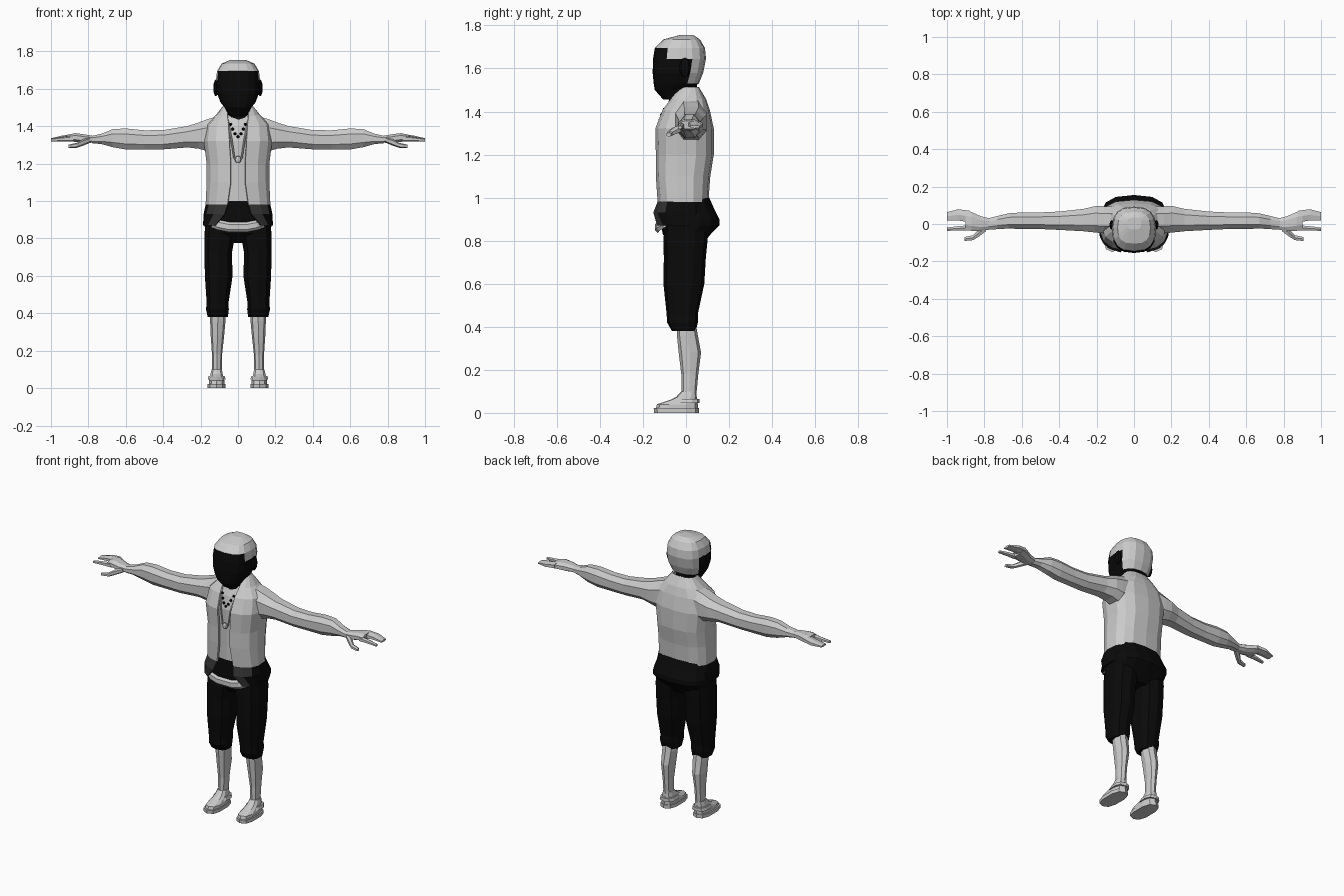
import bpy, bmesh, math
from mathutils import Vector

if "Cube" in bpy.data.objects:
    bpy.data.objects.remove(bpy.data.objects["Cube"])


def material(name, v):
    m = bpy.data.materials.new(name)
    m.diffuse_color = (v, v, v, 1)
    m.use_nodes = True
    m.node_tree.nodes["Principled BSDF"].inputs["Base Color"].default_value = m.diffuse_color
    return m


LIGHT = material("light grey", 0.6)
BLACK = material("black", 0.003)
CHARCOAL = material("charcoal", 0.03)


def spow(v, p):
    return math.copysign(abs(v) ** p, v)


def ring_z(z, cx, hw, yf, yb, n=12, p=0.75, gap=None):
    """Horizontal rounded-box section; gap leaves an opening at the front."""
    a0 = 0 if gap is None else math.asin((gap / hw) ** (1 / p))
    count = n if gap is None else n + 1
    out = []
    for i in range(count):
        a = a0 + (2 * math.pi - 2 * a0) * i / n
        out.append(Vector((cx + hw * spow(math.sin(a), p),
                           (yf + yb) / 2 - (yb - yf) / 2 * spow(math.cos(a), p), z)))
    return out


def ring_x(x, y0, y1, z0, z1, n=8, p=0.85):
    """Upright section across a limb that runs along x."""
    out = []
    for i in range(n):
        a = 2 * math.pi * (i + 0.5) / n
        out.append(Vector((x, (y0 + y1) / 2 + (y1 - y0) / 2 * spow(math.cos(a), p),
                           (z0 + z1) / 2 + (z1 - z0) / 2 * spow(math.sin(a), p))))
    return out


def loft(name, rings, mats, rule=None, closed=True, mirror=False, thick=0):
    bm = bmesh.new()
    vs = [[bm.verts.new(co) for co in r] for r in rings]
    n = len(rings[0])
    for a, b in zip(vs, vs[1:]):
        for i in range(n if closed else n - 1):
            j = (i + 1) % n
            bm.faces.new((a[i], a[j], b[j], b[i]))
    if closed:
        bm.faces.new(vs[0])
        bm.faces.new(vs[-1])
    bmesh.ops.recalc_face_normals(bm, faces=bm.faces)
    if rule:
        for f in bm.faces:
            f.material_index = rule(f.calc_center_median())
    me = bpy.data.meshes.new(name)
    bm.to_mesh(me)
    bm.free()
    for m in mats:
        me.materials.append(m)
    ob = bpy.data.objects.new(name, me)
    bpy.context.collection.objects.link(ob)
    if thick:
        s = ob.modifiers.new("thickness", 'SOLIDIFY')
        s.thickness = thick
        s.offset = 0
    if mirror:
        ob.modifiers.new("mirror", 'MIRROR')
    return ob


def tube(name, pts, r, mat, flat=1.0, n=6):
    """Tube through points in a front-facing plane, optionally flattened in y."""
    rings = []
    for i, c in enumerate(pts):
        c = Vector(c)
        t = (Vector(pts[min(i + 1, len(pts) - 1)]) - Vector(pts[max(i - 1, 0)])).normalized()
        side = t.cross(Vector((0, 1, 0))).normalized()
        rings.append([c + side * r * math.cos(2 * math.pi * k / n)
                      + Vector((0, r * flat * math.sin(2 * math.pi * k / n), 0))
                      for k in range(n)])
    return loft(name, rings, [mat])


def ball(name, loc, size, mat, mirror=False):
    bm = bmesh.new()
    bmesh.ops.create_uvsphere(bm, u_segments=8, v_segments=6, radius=1)
    for v in bm.verts:
        v.co = Vector([v.co[i] * size[i] + loc[i] for i in range(3)])
    me = bpy.data.meshes.new(name)
    bm.to_mesh(me)
    bm.free()
    me.materials.append(mat)
    ob = bpy.data.objects.new(name, me)
    bpy.context.collection.objects.link(ob)
    if mirror:
        ob.modifiers.new("mirror", 'MIRROR')


# Head: black face, light hair
def head_rule(c):
    if c.z < 1.52:
        return 1
    if c.z < 1.65:
        return 1 if c.y < 0.025 else 0
    return 1 if c.z < 1.69 and c.y < -0.09 else 0


loft("head", [ring_z(z, 0, w, f, b, 16) for z, w, f, b in (
    (1.455, .045, -.105, -.04), (1.50, .072, -.145, .01), (1.53, .095, -.15, .06),
    (1.58, .113, -.155, .08), (1.645, .118, -.153, .093), (1.695, .112, -.145, .088),
    (1.735, .088, -.105, .065), (1.755, .04, -.03, .035))], [LIGHT, BLACK], head_rule)
ball("ear", (.118, -.005, 1.605), (.014, .026, .045), BLACK, True)
loft("neck", [ring_z(z, 0, w, f, b, 10) for z, w, f, b in (
    (1.42, .055, -.085, .05), (1.48, .058, -.075, .055), (1.54, .058, -.07, .05))], [BLACK])

# Shirt under the vest, black at the waist
loft("shirt", [ring_z(z, 0, w, f, b) for z, w, f, b in (
    (.88, .15, -.122, .09), (1.0, .14, -.118, .085), (1.2, .145, -.118, .105),
    (1.32, .15, -.12, .105), (1.40, .13, -.10, .085), (1.46, .07, -.07, .06))],
    [LIGHT, BLACK], lambda c: int(c.z < 1.0))

# Open vest with dark hem
loft("vest", [ring_z(z, 0, w, f, b, 14, .72, g) for z, w, f, b, g in (
    (1.51, .072, -.03, .055, .055), (1.455, .115, -.07, .088, .055),
    (1.405, .165, -.105, .105, .05), (1.32, .178, -.138, .123, .045),
    (1.2, .163, -.135, .123, .038), (1.1, .163, -.135, .107, .038),
    (.98, .168, -.128, .098, .055), (.93, .178, -.15, .11, .07),
    (.87, .182, -.145, .115, .12))], [LIGHT, BLACK, CHARCOAL],
    lambda c: 0 if c.z > .98 else (2 if c.y < -.1 else 1), closed=False, thick=.012)

# Shorts
loft("shorts_seat", [ring_z(z, 0, w, f, b, 14) for z, w, f, b in (
    (1.0, .155, -.1, .108), (.95, .168, -.112, .13), (.90, .182, -.115, .155),
    (.87, .182, -.115, .155), (.83, .178, -.108, .115), (.775, .1, -.06, .07))], [BLACK])
loft("shorts_leg", [ring_z(z, c, w, f, b, 10) for z, c, w, f, b in (
    (.87, .095, .085, -.1, .1), (.80, .099, .083, -.105, .1), (.72, .106, .076, -.103, .092),
    (.6, .103, .077, -.105, .085), (.46, .109, .061, -.09, .055),
    (.42, .110, .063, -.088, .055), (.38, .108, .056, -.065, .045))], [BLACK], mirror=True)
tube("belt", [(-.135, -.10, .885), (-.1, -.125, .872), (-.05, -.132, .862), (.05, -.132, .862),
              (.1, -.125, .872), (.135, -.10, .885)], .027, LIGHT, .5)

# Lower legs and sandals
loft("calf", [ring_z(z, c, w, f, b, 8, .85) for z, c, w, f, b in (
    (.42, .108, .04, -.045, .045), (.36, .108, .041, -.042, .055), (.28, .110, .036, -.034, .07),
    (.18, .112, .027, -.022, .057), (.06, .112, .025, -.02, .046))], [LIGHT], mirror=True)
loft("sole", [ring_z(z, .116, .05, f, .06, 10) for z, f in (
    (0, -.148), (.022, -.15))], [LIGHT], mirror=True)
loft("foot", [ring_z(z, .114, w, f, b, 10) for z, w, f, b in (
    (.022, .043, -.14, .055), (.04, .043, -.135, .055), (.06, .037, -.075, .052),
    (.075, .034, -.045, .05), (.10, .028, -.022, .048))], [LIGHT], mirror=True)
loft("strap", [ring_z(z, .114, w, f, .062, 10) for z, w, f in (
    (.045, .05, -.06), (.065, .044, -.05))], [LIGHT], mirror=True)

# Arms and hands
loft("arm", [ring_x(*s) for s in (
    (.09, -.045, .095, 1.27, 1.465), (.16, -.055, .1, 1.26, 1.445), (.21, -.05, .1, 1.275, 1.425),
    (.27, -.043, .085, 1.283, 1.405), (.40, -.035, .07, 1.273, 1.383),
    (.50, -.03, .065, 1.272, 1.382), (.60, -.03, .065, 1.272, 1.392),
    (.67, -.027, .06, 1.285, 1.388), (.73, -.03, .045, 1.303, 1.362),
    (.78, -.033, .032, 1.308, 1.35))], [LIGHT], mirror=True)
loft("palm", [ring_x(*s) for s in (
    (.765, -.03, .03, 1.312, 1.348), (.82, -.04, .045, 1.308, 1.358),
    (.87, -.04, .068, 1.315, 1.365), (.90, -.035, .075, 1.318, 1.358))], [LIGHT], mirror=True)
loft("fingers", [ring_x(*s, n=6) for s in (
    (.88, .005, .075, 1.325, 1.36), (.94, .015, .083, 1.322, 1.35),
    (1.0, .015, .066, 1.322, 1.336))], [LIGHT], mirror=True)
loft("index_finger", [ring_x(*s, n=6) for s in (
    (.88, -.038, -.005, 1.318, 1.35), (.94, -.036, -.01, 1.318, 1.343),
    (1.0, -.038, -.018, 1.318, 1.334))], [LIGHT], mirror=True)
loft("thumb", [ring_x(*s, n=6) for s in (
    (.79, -.04, .0, 1.312, 1.342), (.83, -.07, -.028, 1.295, 1.33),
    (.86, -.088, -.058, 1.285, 1.312), (.905, -.092, -.068, 1.283, 1.302))],
    [LIGHT], mirror=True)

# Necklaces
tube("long_chain", [(-.055, -.085, 1.43), (-.035, -.125, 1.33), (-.02, -.128, 1.23),
                    (.02, -.128, 1.23), (.035, -.125, 1.33), (.055, -.085, 1.43)], .005, LIGHT)
ball("pendant", (0, -.13, 1.222), (.018, .01, .02), LIGHT)
ball("centre_bead", (0, -.124, 1.345), (.008, .008, .008), BLACK)
for k, (x, y, z) in enumerate(((.016, -.12, 1.36), (.029, -.113, 1.385), (.04, -.1, 1.41))):
    ball("bead_%d" % k, (x, y, z), (.008, .008, .008), BLACK, True)
